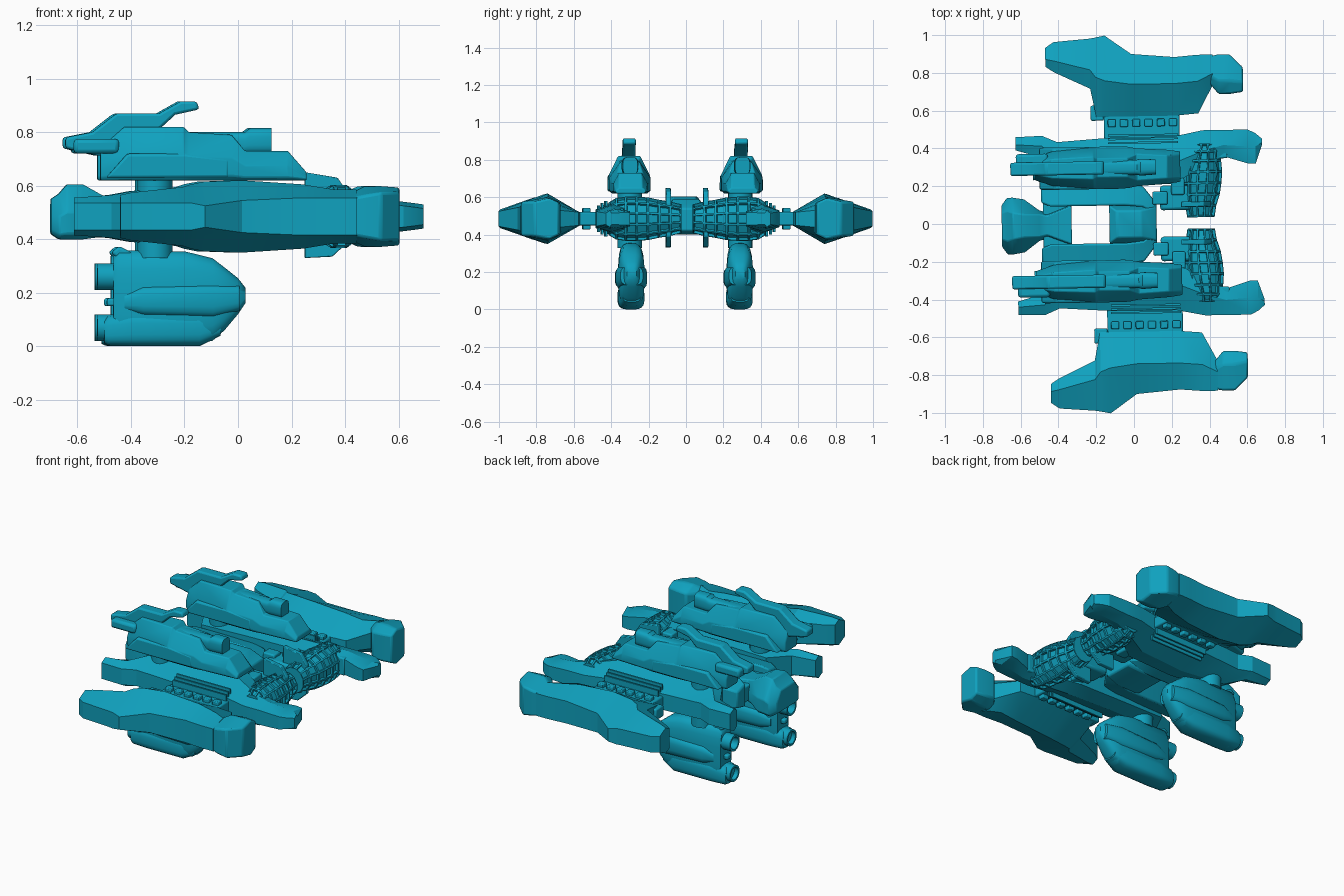
import bpy, bmesh, math
from mathutils import Vector

if "Cube" in bpy.data.objects:
    bpy.data.objects.remove(bpy.data.objects["Cube"])

teal = bpy.data.materials.new("teal hull")
teal.use_nodes = True
teal.diffuse_color = (0.005, 0.36, 0.52, 1)
teal.node_tree.nodes["Principled BSDF"].inputs["Base Color"].default_value = teal.diffuse_color

MID = 0.485      # height of the main deck
YAW = 0.017      # the whole craft stands slightly turned


def finish(name, bm, mirror=True, bevel=0, angle=35):
    """Turn a bmesh into a shaded, optionally mirrored object."""
    bmesh.ops.recalc_face_normals(bm, faces=bm.faces)
    mesh = bpy.data.meshes.new(name)
    bm.to_mesh(mesh)
    bm.free()
    mesh.materials.append(teal)
    obj = bpy.data.objects.new(name, mesh)
    bpy.context.collection.objects.link(obj)
    obj.rotation_euler.z = YAW
    bpy.ops.object.select_all(action='DESELECT')
    obj.select_set(True)
    bpy.context.view_layer.objects.active = obj
    bpy.ops.object.shade_smooth_by_angle(angle=math.radians(angle))
    if bevel:
        mod = obj.modifiers.new("Bevel", 'BEVEL')
        mod.width, mod.segments = bevel, 2
    if mirror:
        mod = obj.modifiers.new("Mirror", 'MIRROR')
        mod.use_axis = (False, True, False)
        mod.use_mirror_merge = False
    return obj


def skin(rings):
    """Loft closed rings of equal length and cap both ends."""
    bm = bmesh.new()
    loops = [[bm.verts.new(p) for p in ring] for ring in rings]
    for a, b in zip(loops, loops[1:]):
        for i in range(len(a)):
            j = (i + 1) % len(a)
            bm.faces.new((a[i], a[j], b[j], b[i]))
    bm.faces.new(loops[0])
    bm.faces.new(loops[-1])
    return bm


def hex_ring(x, inner, inner_h, ridge, ridge_h, outer, outer_h):
    """Six-sided section: thin inner edge, tall ridge, thin outer edge."""
    half = ((inner, inner_h), (ridge, ridge_h), (outer, outer_h))
    return ([(x, y, MID + h) for y, h in half] +
            [(x, y, MID - h) for y, h in reversed(half)])


def tapered_ring(x, low, high, wide, top, y=0.3, cut=0.5):
    """Section with straight lower sides and sloped shoulders."""
    knee = low + (high - low) * cut
    half = ((wide * 0.85, low), (wide, low + (knee - low) * 0.2), (wide, knee), (top, high))
    return ([(x, y + w, z) for w, z in half] +
            [(x, y - w, z) for w, z in reversed(half)])


def round_ring(x, low, high, wide, y=0.29, power=0.6, sides=20):
    """Rounded-rectangle section."""
    ring = []
    for i in range(sides):
        t = math.tau * (i + 0.5) / sides
        c, s = math.cos(t), math.sin(t)
        ring.append((x, y + wide * math.copysign(abs(c) ** power, c),
                     (low + high) / 2 + (high - low) / 2 * math.copysign(abs(s) ** power, s)))
    return ring


def plate(name, outline, y, half, mirror=True, bevel=0.01):
    """Side profile in x and z, given thickness in y."""
    bm = skin([[(x, y + side, z) for x, z in outline] for side in (-half, half)])
    return finish(name, bm, mirror, bevel)


def box(name, x0, x1, y0, y1, z0, z1, mirror=True, bevel=0.008):
    outline = ((x0, z0), (x1, z0), (x1, z1), (x0, z1))
    return plate(name, outline, (y0 + y1) / 2, (y1 - y0) / 2, mirror, bevel)


# Outer nacelles with swept tail and heavy head
nacelle = [
    (-.455, .84, .06, .88, .08, .94, .05), (-.41, .81, .06, .87, .09, .97, .05),
    (-.22, .72, .07, .82, .11, .985, .05), (-.19, .57, .035, .78, .12, .99, .05),
    (-.14, .57, .035, .76, .13, 1, .04), (0, .57, .035, .74, .135, .9, .06),
    (.23, .57, .035, .74, .12, .88, .07), (.35, .58, .035, .75, .1, .89, .07),
    (.43, .73, .05, .79, .1, .89, .07)]
finish("outer_nacelles", skin([hex_ring(*s) for s in nacelle]), angle=25)
head = [(.41, .74, .07, .78, .09, .88, .07), (.46, .68, .08, .75, .115, .89, .08),
        (.52, .68, .085, .75, .115, .89, .09), (.59, .69, .085, .74, .11, .82, .09)]
finish("nacelle_heads", skin([hex_ring(*s) for s in head]), bevel=0.01)
box("nacelle_roots", -.22, -.15, .55, .63, .45, .52)

# Main side hulls
hull = [
    (-.62, .4, .05, .43, .07, .47, .05), (-.48, .36, .06, .42, .08, .475, .05),
    (-.4, .22, .08, .32, .095, .44, .05), (-.1, .2, .1, .3, .115, .46, .05),
    (.22, .21, .1, .32, .115, .46, .05), (.37, .3, .06, .38, .085, .49, .045),
    (.48, .35, .05, .41, .07, .49, .045), (.61, .31, .04, .4, .055, .49, .04),
    (.65, .31, .035, .4, .05, .47, .035), (.685, .41, .03, .42, .045, .44, .03)]
finish("side_hulls", skin([hex_ring(*s) for s in hull]), angle=25)

# Link decks with vents and slats on both faces
box("link_decks", -.15, .25, .44, .58, .45, .52)
for face, level in (("upper", .527), ("lower", .443)):
    for i in range(6):
        x = -.13 + i * .065
        box(f"{face}_vent_{i}", x, x + .042, .515, .555, level - .015, level + .015, bevel=.005)
    for i in range(3):
        y = .425 + i * .02
        z = MID + (.075 - i * .012) * (1 if face == "upper" else -1)
        box(f"{face}_slat_{i}", -.13, .24, y, y + .01, z - .02, z + .02, bevel=0)

# Upper gun housings
housing = [
    (-.52, .62, .74, .06, .03), (-.43, .62, .82, .09, .05), (-.21, .62, .82, .11, .06),
    (-.19, .62, .8, .11, .05), (-.03, .62, .79, .11, .05), (.02, .62, .73, .1, .07),
    (.18, .62, .73, .09, .06), (.25, .62, .65, .08, .06)]
finish("upper_housings", skin([tapered_ring(*s) for s in housing]), bevel=.005)
barrel = [(-.2, .72, .8, .04), (.02, .72, .8, .04), (.04, .72, .815, .045), (.12, .72, .815, .04)]
finish("upper_barrels", skin([round_ring(*s, y=.3) for s in barrel]))
plate("upper_crests", ((-.52, .71), (-.65, .74), (-.65, .78), (-.55, .8), (-.46, .87),
                       (-.3, .87), (-.22, .915), (-.16, .915), (-.15, .885), (-.24, .865),
                       (-.3, .81), (-.45, .75)), .3, .035)
box("crest_shoulders", -.62, -.45, .27, .38, .72, .775, bevel=.015)
plate("housing_cheeks", ((-.5, .63), (-.04, .63), (-.04, .7), (-.21, .72), (-.42, .72)), .3, .112)

# Pylons joining housings, hulls and pods
pylon = bmesh.new()
bmesh.ops.create_cone(pylon, cap_ends=True, segments=20, radius1=.065, radius2=.065, depth=.32)
bmesh.ops.translate(pylon, verts=pylon.verts, vec=(-.315, .295, .49))
finish("pylons", pylon)

# Lower engine pods
pod = [(-.47, .02, .34, .055), (-.45, 0, .36, .065), (-.2, 0, .355, .07), (-.1, .02, .33, .07),
       (-.055, .06, .295, .062), (-.005, .12, .255, .045), (.022, .16, .22, .025)]
finish("engine_pods", skin([round_ring(*s) for s in pod]), angle=50)
bulge = [(-.43, .13, .2, .07), (-.36, .11, .23, .085), (-.1, .1, .24, .085), (0, .13, .23, .06)]
finish("pod_bulges", skin([round_ring(*s) for s in bulge]), angle=50)
keel = [(-.505, .01, .1, .055), (-.49, .002, .115, .062), (-.4, 0, .13, .07), (-.15, 0, .13, .07),
        (-.07, .04, .12, .05)]
finish("pod_keels", skin([round_ring(*s) for s in keel]), angle=50)
plate("pod_lugs", ((-.48, .35), (-.45, .375), (-.4, .35), (-.43, .31)), .29, .04)
for label, z in (("upper", .26), ("lower", .07)):
    r = .05
    tube = [(-.43, r), (-.5, r), (-.53, r), (-.53, r * .75), (-.47, r * .6)]
    rings = [round_ring(x, z - q, z + q, q, power=1) for x, q in tube]
    finish(f"{label}_thrusters", skin(rings))
box("pod_spigots", -.495, -.45, .27, .31, .15, .18)

# Central frame, bridge block and tail
arm = [(-.49, .12, .2, .07), (-.44, .1, .22, .09), (-.05, .1, .22, .09), (.05, .09, .2, .08),
       (.12, .04, .11, .06)]
rings = [[(x, y, z) for y, z in ((a, MID - h), (b, MID - h * .7), (b, MID + h * .7), (a, MID + h))]
         for x, a, b, h in arm]
finish("frame_arms", skin(rings), bevel=.01)
bridge = [(-.13, .41, .56, .12, .1), (-.09, .4, .59, .12, .07), (.04, .4, .59, .12, .07),
          (.12, .42, .54, .1, .09)]
finish("bridge_block", skin([tapered_ring(*s, y=0) for s in bridge]), False, .008)
tail = [(-.7, .42, .55, .11, .07), (-.67, .4, .57, .15, .08), (-.64, .4, .605, .15, .07),
        (-.58, .4, .605, .14, .06), (-.5, .41, .56, .08, .06), (-.46, .42, .55, .07, .05),
        (-.33, .42, .55, .12, .1)]
finish("tail_block", skin([tapered_ring(*s, y=0) for s in tail]), False, .006)
box("tail_bar", -.48, -.34, -.14, .14, .43, .53, False)

# Ribbed drums: lofted along y, each panel sunk between ribs
stations = [(.03, .355, .075, .08), (.09, .355, .085, .095), (.15, .36, .1, .105),
            (.21, .365, .105, .118), (.27, .37, .105, .122), (.33, .375, .095, .122),
            (.38, .38, .085, .115), (.42, .38, .07, .09)]
rings = []
for y, cx, rx, rz in stations:
    turn = [math.tau * (i + .5) / 12 for i in range(12)]
    rings.append([(cx + rx * math.cos(t), y, MID + rz * math.sin(t)) for t in turn])
drum = skin(rings)
bmesh.ops.recalc_face_normals(drum, faces=drum.faces)
panels = [f for f in drum.faces if len(f.verts) == 4]
bmesh.ops.inset_individual(drum, faces=panels, thickness=.008, depth=0)
bmesh.ops.translate(drum, verts=[], vec=Vector())
bmesh.ops.inset_individual(drum, faces=panels, thickness=.003, depth=-.014)
finish("ribbed_drums", drum, angle=20)

# Drum mounts and upright fins
box("drum_mounts", .14, .3, .07, .2, .42, .55, bevel=.015)
box("mount_caps", .1, .18, .1, .17, .45, .57)
box("mount_blocks", .2, .27, .15, .24, .4, .58)
box("hull_clamps", .3, .5, .34, .4, .43, .54)
plate("drum_fins", ((.25, .33), (.35, .335), (.41, .39), (.41, .57), (.37, .63), (.25, .65)),
      .1, .014, bevel=.004)
